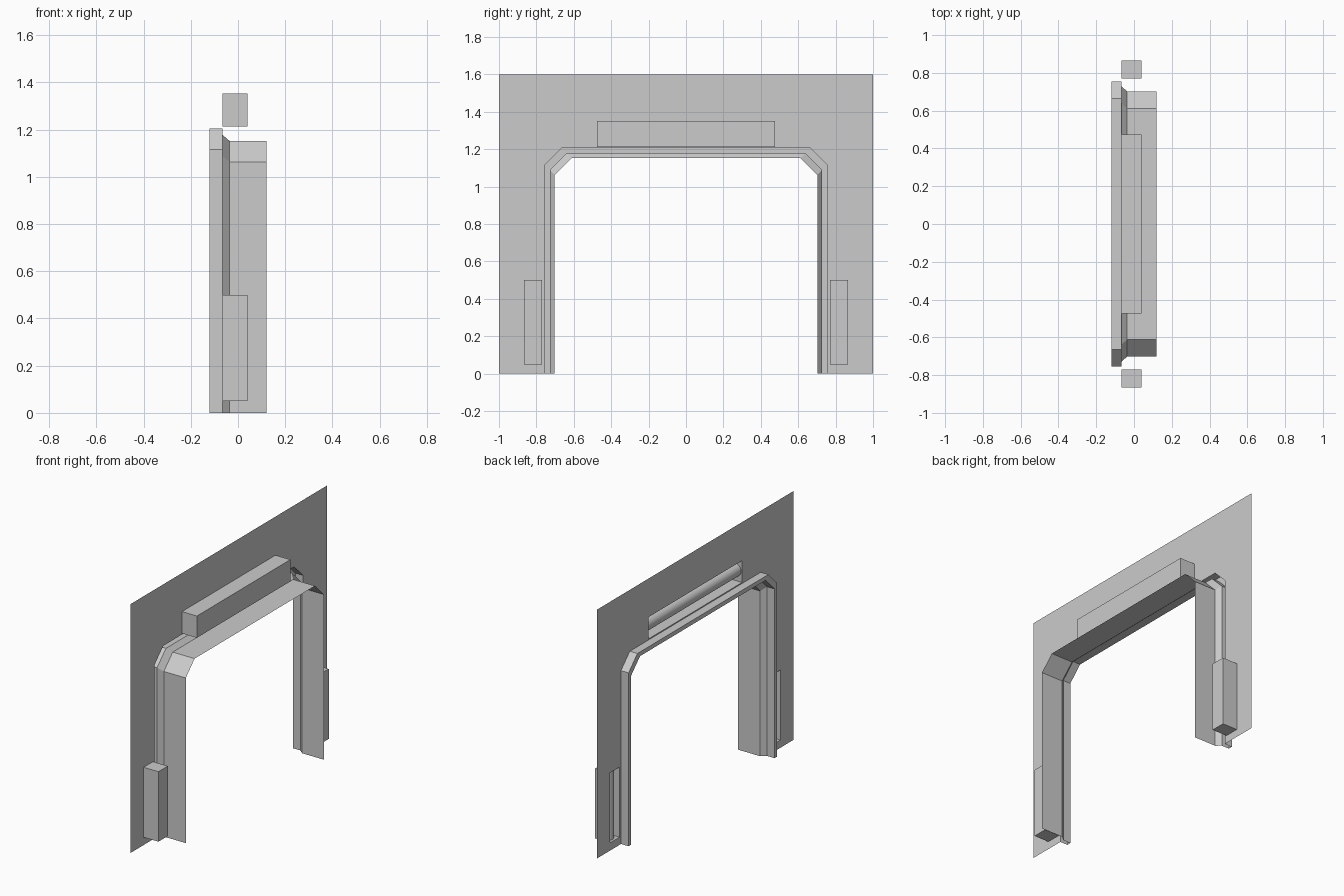
import bpy, bmesh, math
from mathutils import Matrix

if "Cube" in bpy.data.objects:
    bpy.data.objects.remove(bpy.data.objects["Cube"])

WALL_X = -0.066
BACK_X = 0.04


def finish(bm, name, normals=True):
    if normals:
        bmesh.ops.recalc_face_normals(bm, faces=bm.faces)
    me = bpy.data.meshes.new(name)
    bm.to_mesh(me)
    bm.free()
    ob = bpy.data.objects.new(name, me)
    bpy.context.collection.objects.link(ob)
    return ob


def arch(d):
    """Chamfered doorway outline in (y, z), grown outwards by d."""
    w, t, c = 0.702 + d, 1.152 + d, 0.09
    return [(-w, 0), (-w, t - c), (-w + c, t), (w - c, t), (w, t - c), (w, 0)]


def rect(y0, y1, z0, z1):
    return [(y0, z0), (y1, z0), (y1, z1), (y0, z1)]


# name: (rectangle in y/z, tube runs vertically)
niches = {
    "top_light": ((-0.475, 0.475, 1.212, 1.352), False),
    "left_light": ((-0.865, -0.77, 0.05, 0.5), True),
    "right_light": ((0.77, 0.865, 0.05, 0.5), True),
}

# Flat wall with doorway and light openings
bm = bmesh.new()
outline = [(-1, 0)] + arch(0.053) + [(1, 0), (1, 1.6), (-1, 1.6)]
for loop in [outline] + [rect(*r) for r, _ in niches.values()]:
    vs = [bm.verts.new((WALL_X, y, z)) for y, z in loop]
    for a, b in zip(vs, vs[1:] + vs[:1]):
        bm.edges.new((a, b))
bmesh.ops.triangle_fill(bm, edges=bm.edges[:], use_beauty=True, normal=(-1, 0, 0))
for f in bm.faces:
    f.normal_update()
    if f.normal.x > 0:
        f.normal_flip()
bmesh.ops.dissolve_limit(bm, angle_limit=0.01, verts=bm.verts[:], edges=bm.edges[:])
finish(bm, "wall_panel", normals=False)

# Door frame: raised lip, slanted step and deep lining swept round the arch
section = [(0.053, WALL_X), (0.053, -0.12), (0.026, -0.12),
           (0.026, WALL_X), (0, -0.036), (0, 0.12)]
bm = bmesh.new()
rows = [[bm.verts.new((x, y, z)) for y, z in arch(d)] for d, x in section]
for r0, r1 in zip(rows, rows[1:]):
    for i in range(len(r0) - 1):
        bm.faces.new((r0[i], r0[i + 1], r1[i + 1], r1[i]))
finish(bm, "door_frame")

# Recessed light boxes, open on the wall side, each holding a tube
for name, ((y0, y1, z0, z1), vertical) in niches.items():
    bm = bmesh.new()
    front, back = [[bm.verts.new((x, y, z)) for y, z in rect(y0, y1, z0, z1)]
                   for x in (WALL_X, BACK_X)]
    bm.faces.new(back)
    for i in range(4):
        j = (i + 1) % 4
        bm.faces.new((front[i], front[j], back[j], back[i]))
    finish(bm, name + "_box")

    radius = 0.034 if vertical else 0.042
    length = (z1 - z0) if vertical else (y1 - y0)
    rot = Matrix() if vertical else Matrix.Rotation(math.pi / 2, 4, 'X')
    place = Matrix.Translation((-0.018, (y0 + y1) / 2, (z0 + z1) / 2)) @ rot
    bm = bmesh.new()
    bmesh.ops.create_cone(bm, cap_ends=True, segments=16, radius1=radius,
                          radius2=radius, depth=length, matrix=place)
    tube = finish(bm, name + "_tube")
    bpy.ops.object.select_all(action='DESELECT')
    tube.select_set(True)
    bpy.context.view_layer.objects.active = tube
    bpy.ops.object.shade_smooth_by_angle(angle=math.radians(40))
